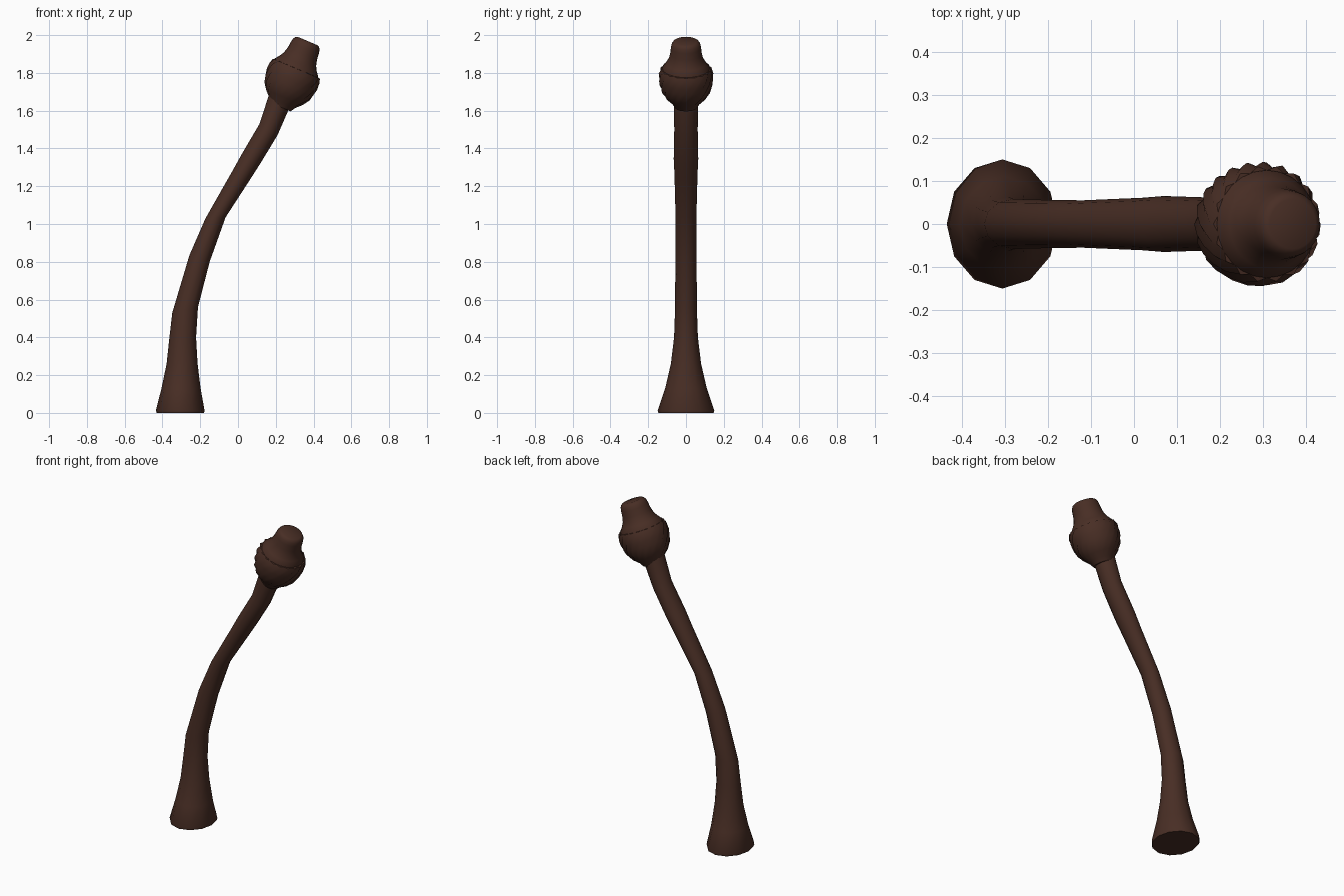
import bpy
import bmesh
import math
from mathutils import Vector

cube = bpy.data.objects.get("Cube")
if cube:
    bpy.data.objects.remove(cube, do_unlink=True)

# One dark bark colour
bark = bpy.data.materials.new("dark_brown")
bark.use_nodes = True
colour = (0.065, 0.027, 0.018, 1)
bark.diffuse_color = colour
bsdf = bark.node_tree.nodes["Principled BSDF"]
bsdf.inputs["Base Color"].default_value = colour
bsdf.inputs["Roughness"].default_value = 0.8


def loft(name, rings, angle):
    """Skin a list of closed point rings and cap both ends."""
    bm = bmesh.new()
    loops = [[bm.verts.new(p) for p in ring] for ring in rings]
    n = len(loops[0])
    for a, b in zip(loops, loops[1:]):
        for i in range(n):
            j = (i + 1) % n
            bm.faces.new((a[i], a[j], b[j], b[i]))
    bm.faces.new(loops[0][::-1])
    bm.faces.new(loops[-1])
    bmesh.ops.recalc_face_normals(bm, faces=bm.faces)
    mesh = bpy.data.meshes.new(name)
    bm.to_mesh(mesh)
    bm.free()
    mesh.materials.append(bark)
    obj = bpy.data.objects.new(name, mesh)
    bpy.context.collection.objects.link(obj)
    bpy.ops.object.select_all(action="DESELECT")
    obj.select_set(True)
    bpy.context.view_layer.objects.active = obj
    bpy.ops.object.shade_smooth_by_angle(angle=math.radians(angle))
    return obj


def ring(centre, side, depth, n, bump=lambda i: 0):
    """Elliptical ring spanned by a side vector and a depth along y."""
    points = []
    for i in range(n):
        t = math.tau * i / n
        k = 1 + bump(i)
        points.append(centre + side * math.cos(t) * k
                      + Vector((0, depth * math.sin(t) * k, 0)))
    return points


# Bent stalk: left edge x, z, right edge x, z, half depth
stalk_sections = [
    (-.43, 0, -.18, 0, .146),
    (-.435, .012, -.177, .012, .15),
    (-.405, .13, -.198, .13, .11),
    (-.378, .26, -.214, .26, .08),
    (-.363, .40, -.222, .40, .063),
    (-.348, .53, -.212, .56, .058),
    (-.257, .835, -.150, .80, .056),
    (-.172, 1.03, -.066, 1.035, .055),
    (-.03, 1.28, .07, 1.245, .061),
    (.02, 1.37, .118, 1.32, .065),
    (.114, 1.53, .209, 1.47, .062),
    (.161, 1.675, .270, 1.61, .064),
    (.175, 1.72, .292, 1.67, .066),
]
rings = []
for lx, lz, rx, rz, depth in stalk_sections:
    left, right = Vector((lx, 0, lz)), Vector((rx, 0, rz))
    rings.append(ring((left + right) / 2, (right - left) / 2, depth, 12))
loft("stalk", rings, 40)

# Leaning bud axis
neck = Vector((.222, 0, 1.642))
axis = Vector((.39, 0, .92)).normalized()
across = Vector((axis.z, 0, -axis.x))

# Scaly cup: staggered bumps on a rounded profile
cup = [(-.02, .06), (.005, .075), (.035, .102), (.07, .124), (.105, .134),
       (.14, .139), (.175, .139), (.20, .13), (.205, .09)]
rings = []
for row, (s, r) in enumerate(cup):
    size = .04 if 1 < row < len(cup) - 1 else 0
    rings.append(ring(neck + axis * s + across * .01, across * r, r, 36,
                      lambda i: size * (1 if (i + row) % 2 else -1)))
loft("bud_cup", rings, 30)

# Smooth bud tip with a flattened top
tip = [(.185, .125), (.205, .125), (.23, .106), (.255, .092), (.285, .084),
       (.32, .08), (.34, .076), (.352, .068), (.358, .058)]
rings = [ring(neck + axis * s + across * .008, across * r, r, 24)
         for s, r in tip]
loft("bud_tip", rings, 40)
